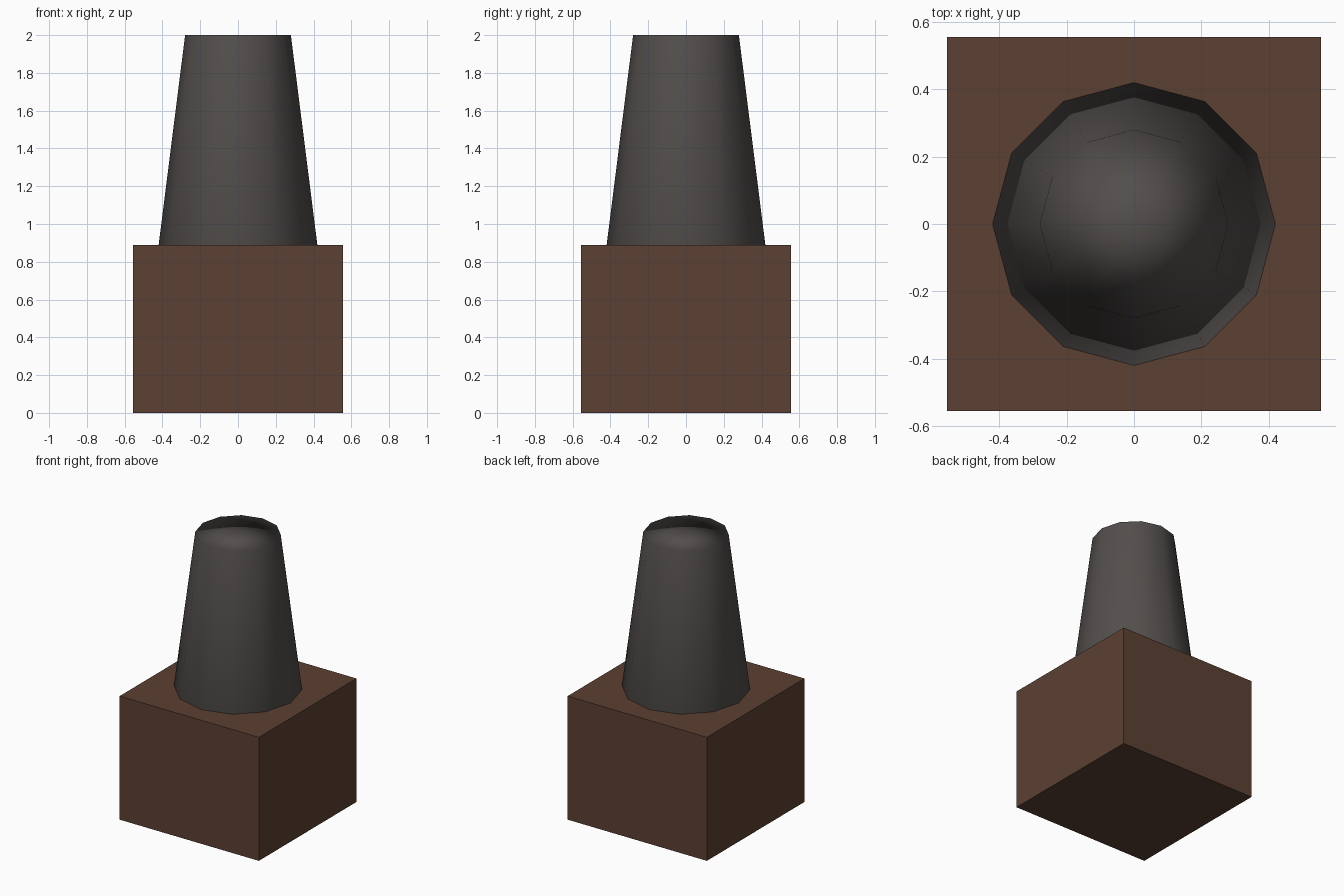
import bpy, bmesh, math

if "Cube" in bpy.data.objects:
    bpy.data.objects.remove(bpy.data.objects["Cube"])

SIDES = 12
BASE_TOP = 0.89


def material(name, rgb):
    m = bpy.data.materials.new(name)
    m.diffuse_color = (*rgb, 1.0)
    m.use_nodes = True
    m.node_tree.nodes["Principled BSDF"].inputs["Base Color"].default_value = m.diffuse_color
    return m


def add_object(name, bm, mat):
    bmesh.ops.recalc_face_normals(bm, faces=bm.faces[:])
    mesh = bpy.data.meshes.new(name)
    bm.to_mesh(mesh)
    bm.free()
    mesh.materials.append(mat)
    ob = bpy.data.objects.new(name, mesh)
    bpy.context.collection.objects.link(ob)
    return ob


brown = material("dark brown", (0.107, 0.0513, 0.0331))
grey = material("charcoal grey", (0.0844, 0.0762, 0.0723))

# Square base block
bm = bmesh.new()
bmesh.ops.create_cube(bm, size=1.0)
for v in bm.verts:
    v.co.x *= 1.11
    v.co.y *= 1.11
    v.co.z = (v.co.z + 0.5) * BASE_TOP
add_object("base_block", bm, brown)

# Tapered twelve-sided column with flat fan caps, softly shaded all over
bm = bmesh.new()
rings = []
for radius, z in ((0.42, BASE_TOP), (0.28, 2.0)):
    ring = [bm.verts.new((radius * math.cos(math.tau * i / SIDES),
                          radius * math.sin(math.tau * i / SIDES), z))
            for i in range(SIDES)]
    centre = bm.verts.new((0, 0, z))
    for i in range(SIDES):
        bm.faces.new((ring[i], ring[(i + 1) % SIDES], centre))
    rings.append(ring)
low, high = rings
for i in range(SIDES):
    j = (i + 1) % SIDES
    bm.faces.new((low[i], low[j], high[j], high[i]))
for f in bm.faces:
    f.smooth = True
column = add_object("tapered_column", bm, grey)

# Large side faces dominate the rim shading
mod = column.modifiers.new("area_normals", 'WEIGHTED_NORMAL')
mod.mode = 'FACE_AREA'
